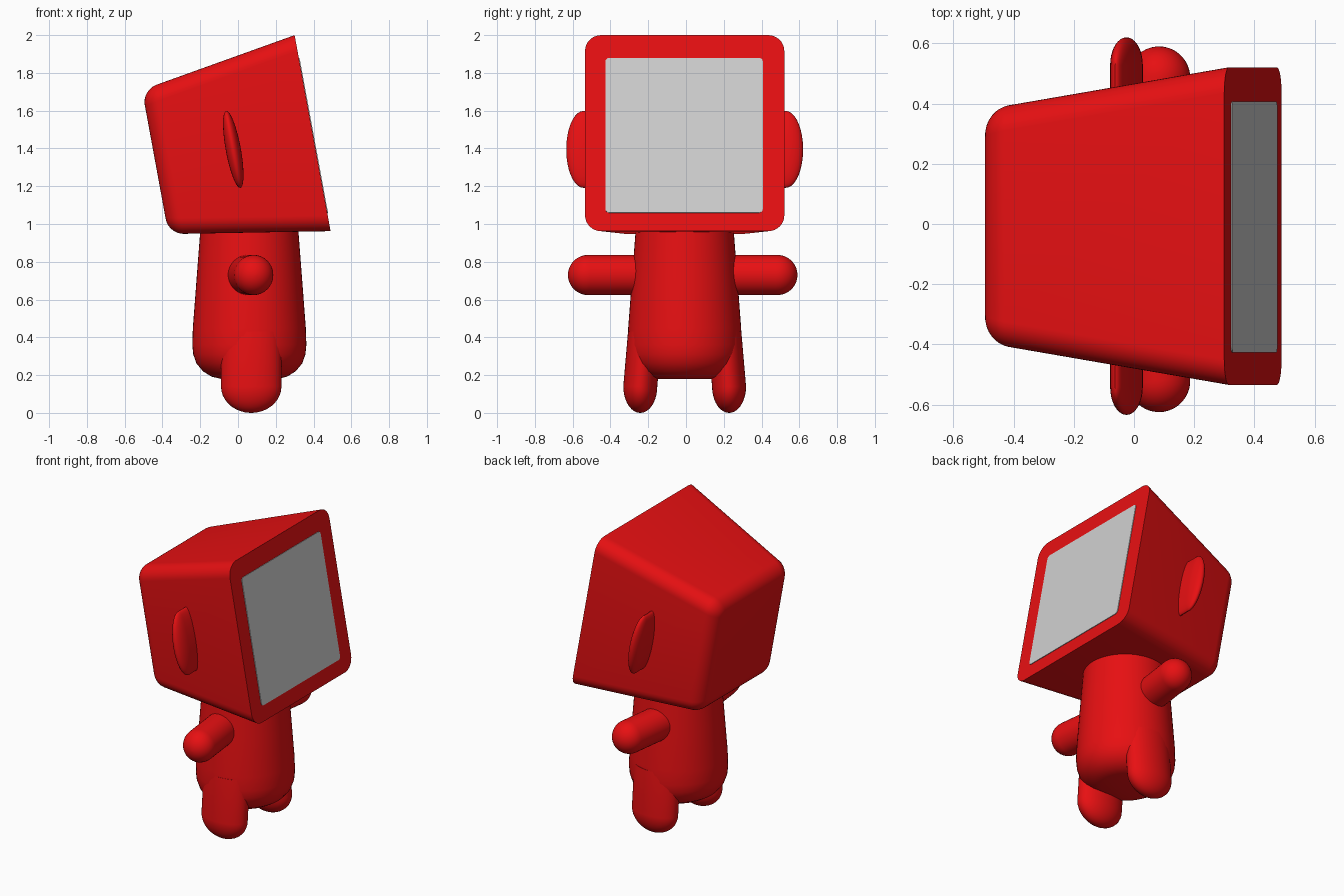
import bpy, bmesh, math
from mathutils import Vector, Matrix

if "Cube" in bpy.data.objects:
    bpy.data.objects.remove(bpy.data.objects["Cube"])


def material(name, rgb):
    m = bpy.data.materials.new(name)
    m.diffuse_color = (*rgb, 1)
    m.use_nodes = True
    m.node_tree.nodes["Principled BSDF"].inputs["Base Color"].default_value = m.diffuse_color
    return m


RED = material("red", (0.8, 0.005, 0.006))
GREY = material("screen_grey", (0.63, 0.63, 0.63))
CY = -0.007  # the figure's mirror plane


def loft(name, rings, mat):
    """Skin a list of equal-length point rings and cap both ends."""
    bm = bmesh.new()
    vs = [[bm.verts.new(p) for p in ring] for ring in rings]
    n = len(vs[0])
    for a, b in zip(vs, vs[1:]):
        for i in range(n):
            j = (i + 1) % n
            bm.faces.new((a[i], a[j], b[j], b[i]))
    bm.faces.new(vs[0])
    bm.faces.new(vs[-1])
    bmesh.ops.recalc_face_normals(bm, faces=bm.faces)
    mesh = bpy.data.meshes.new(name)
    bm.to_mesh(mesh)
    bm.free()
    mesh.materials.append(mat)
    ob = bpy.data.objects.new(name, mesh)
    bpy.context.collection.objects.link(ob)
    bpy.ops.object.select_all(action='DESELECT')
    ob.select_set(True)
    bpy.context.view_layer.objects.active = ob
    bpy.ops.object.shade_smooth_by_angle(angle=math.radians(40))
    return ob


def ellipse(c, u, v, n=40):
    return [c + u * math.cos(2 * math.pi * i / n) + v * math.sin(2 * math.pi * i / n)
            for i in range(n)]


def limb(name, base, tip, u, v, dome):
    """Elliptical tube from base to tip, ending in a dome."""
    base, tip, u, v, dome = map(Vector, (base, tip, u, v, dome))
    rings = [ellipse(base, u, v)]
    for k in range(10):
        t = math.radians(88) * k / 9
        rings.append(ellipse(tip + dome * math.sin(t), u * math.cos(t), v * math.cos(t)))
    return loft(name, rings, RED)


def rounded_square(x, half, r, frame, n=8):
    pts = []
    for q, (sy, sz) in enumerate(((1, 1), (-1, 1), (-1, -1), (1, -1))):
        for k in range(n + 1):
            t = math.pi / 2 * (q + k / n)
            pts.append(frame @ Vector((x, sy * (half - r) + r * math.cos(t),
                                       sz * (half - r) + r * math.sin(t))))
    return pts


# Head: tapered box tilted back, sharp front rim and rounded back
tilt = Matrix.Rotation(math.radians(-10.4), 4, 'Y')
frame = Matrix.Translation((0.395, CY, 1.481)) @ tilt
depth, front, back, r = 0.847, 0.5275, 0.388, 0.08
rings = [rounded_square(0, front, 0.085, frame)]
for k in range(9):
    t = math.pi / 2 * k / 8
    d = depth - r * (1 - math.sin(t))
    half = front + (back - front) * d / depth - r * (1 - math.cos(t))
    rings.append(rounded_square(-d, half, 0.085 - 0.07 * (1 - math.cos(t)), frame))
loft("head", rings, RED)

# Screen: thin plate on the front of the head
screen = frame @ Matrix.Translation((0, -0.003, -0.012))
loft("screen", [rounded_square(x, 0.417, 0.022, screen) for x in (-0.003, 0.004)], GREY)

# Body: lathed barrel
profile = [(0.02, 0.18), (0.15, 0.18), (0.20, 0.192), (0.245, 0.22), (0.28, 0.262),
           (0.297, 0.31), (0.302, 0.36), (0.299, 0.45), (0.28, 0.7), (0.26, 0.96), (0.255, 1.02)]
loft("body", [ellipse(Vector((0.06, CY, z)), Vector((rad, 0, 0)), Vector((0, rad, 0)), 56)
              for rad, z in profile], RED)

for s, side in ((-1, "right"), (1, "left")):
    # Ears: flat domed discs following the tilt of the head
    limb(side + "_ear", (-0.025, CY + s * 0.38, 1.395), (-0.025, CY + s * 0.535, 1.395),
         tilt @ Vector((0.04, 0, 0)), tilt @ Vector((0, 0, 0.207)), (0, s * 0.092, 0))
    # Legs: flattened capsules leaning into the body
    limb(side + "_leg", (0.07, CY + s * 0.21, 0.43), (0.07, CY + s * 0.235, 0.14),
         (0.16, 0, 0), (0, 0.09, 0), (0, 0, -0.14))
    # Arms: capsules reaching out and slightly forward
    reach = 0.52 if s < 0 else 0.485
    base = Vector((0.045, s * 0.2, 0.73))
    tip = Vector((0.083, s * reach, 0.73))
    d = (tip - base).normalized()
    limb(side + "_arm", base, tip, d.cross(Vector((0, 0, 1))) * 0.104,
         (0, 0, 0.106), d * 0.105)
